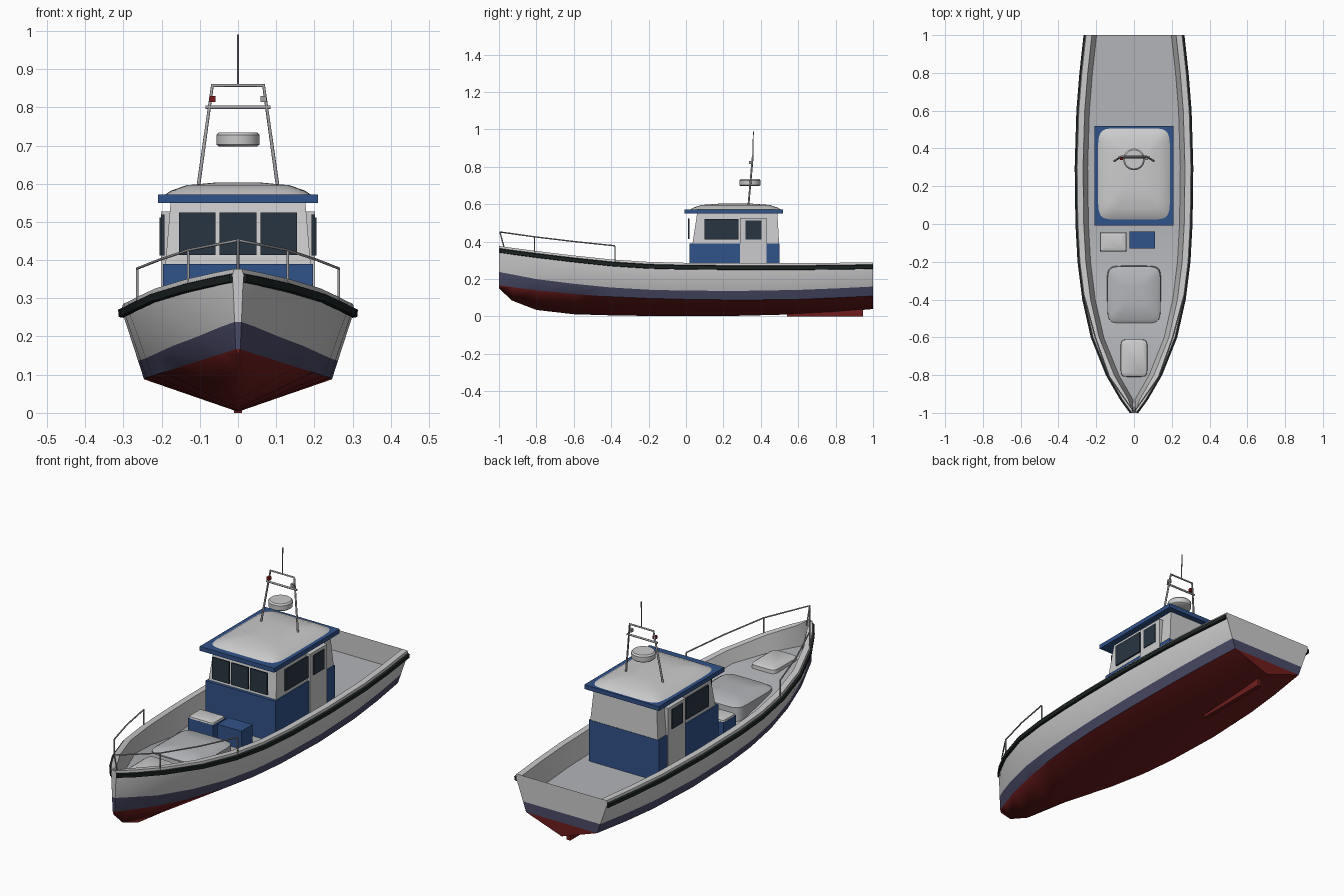
import bpy
import bmesh
from math import cos, sin, pi, copysign, radians

default_cube = bpy.data.objects.get("Cube")
if default_cube:
    bpy.data.objects.remove(default_cube, do_unlink=True)


def material(name, red, green, blue):
    mat = bpy.data.materials.new(name)
    mat.use_nodes = True
    mat.diffuse_color = (red, green, blue, 1)
    mat.node_tree.nodes["Principled BSDF"].inputs["Base Color"].default_value = (red, green, blue, 1)
    return mat


WHITE = material("white paint", .6, .6, .61)
DECK = material("deck grey", .45, .46, .48)
RED = material("bottom red", .16, .012, .012)
STRIPE = material("waterline purple", .07, .07, .14)
BLUE = material("cabin blue", .03, .085, .25)
RUBBER = material("black rubber", .012, .017, .017)
GLASS = material("dark glass", .022, .036, .055)
STEEL = material("steel", .36, .36, .38)
LAMP = material("red lamp", .2, .01, .01)


def finish(name, bm, mats, mirrored=False, smooth=None):
    """Turn a bmesh into a named object."""
    bmesh.ops.remove_doubles(bm, verts=bm.verts, dist=.0001)
    bmesh.ops.recalc_face_normals(bm, faces=bm.faces)
    mesh = bpy.data.meshes.new(name)
    bm.to_mesh(mesh)
    bm.free()
    for mat in mats:
        mesh.materials.append(mat)
    obj = bpy.data.objects.new(name, mesh)
    bpy.context.collection.objects.link(obj)
    if mirrored:
        obj.modifiers.new("Mirror", 'MIRROR').use_clip = True
    if smooth:
        bpy.ops.object.select_all(action='DESELECT')
        bpy.context.view_layer.objects.active = obj
        obj.select_set(True)
        bpy.ops.object.shade_smooth_by_angle(angle=radians(smooth))
    return obj


def loft(bm, sections, closed=False, columns=None):
    """Join rows of points with quads; columns gives a material per strip."""
    rows = [[bm.verts.new(p) for p in s] for s in sections]
    for a, b in zip(rows, rows[1:]):
        count = len(a) if closed else len(a) - 1
        for i in range(count):
            j = (i + 1) % len(a)
            face = bm.faces.new((a[i], a[j], b[j], b[i]))
            face.material_index = columns[i] if columns else 0
    return rows


def block(name, xs, ys, zs, mat, inset=(0, 0, 0), mirrored=False):
    """Box whose top is pulled in by inset: sides, front, back."""
    bm = bmesh.new()
    side, front, back = inset
    rings = []
    for z, k in zip(zs, (0, 1)):
        x0, x1 = xs[0] + side * k, xs[1] - side * k
        y0, y1 = ys[0] + front * k, ys[1] - back * k
        rings.append([(x0, y0, z), (x1, y0, z), (x1, y1, z), (x0, y1, z)])
    rows = loft(bm, rings, closed=True)
    for row in rows:
        bm.faces.new(row)
    return finish(name, bm, [mat], mirrored)


def dome(name, centre, levels, mat, power=.3, segments=40):
    """Stack of rounded rectangles given as half width, half length, height."""
    bm = bmesh.new()
    rings = []
    for hx, hy, z in levels:
        ring = []
        for i in range(segments):
            a = 2 * pi * (i + .5) / segments
            c, s = cos(a), sin(a)
            ring.append((centre[0] + hx * copysign(abs(c) ** power, c),
                         centre[1] + hy * copysign(abs(s) ** power, s), z))
        rings.append(ring)
    rows = loft(bm, rings, closed=True)
    bm.faces.new(rows[0])
    bm.faces.new(rows[-1])
    return finish(name, bm, [mat], smooth=40)


def tube(name, paths, radius, mat):
    curve = bpy.data.curves.new(name, 'CURVE')
    curve.dimensions = '3D'
    curve.bevel_depth = radius
    curve.bevel_resolution = 2
    curve.use_fill_caps = True
    for path in paths:
        spline = curve.splines.new('POLY')
        spline.points.add(len(path) - 1)
        for point, co in zip(spline.points, path):
            point.co = (*co, 1)
    curve.materials.append(mat)
    obj = bpy.data.objects.new(name, curve)
    bpy.context.collection.objects.link(obj)
    return obj


# Hull stations: y, sheer half, chine half, keel z, chine z, stripe z, sheer z
STATIONS = [
    (-1, .014, .006, .15, .167, .238, .362),
    (-.93, .065, .035, .085, .157, .225, .352),
    (-.8, .14, .09, .035, .14, .2, .335),
    (-.6, .22, .152, .012, .12, .175, .311),
    (-.4, .265, .197, .006, .106, .155, .29),
    (-.2, .29, .225, .003, .097, .143, .277),
    (0, .301, .24, .003, .092, .138, .272),
    (.3, .305, .246, .004, .088, .137, .27),
    (.6, .296, .237, .012, .092, .142, .27),
    (.8, .28, .222, .023, .1, .15, .272),
    (1, .258, .2, .04, .11, .16, .275),
]


def deck_height(y):
    slope = min(max((-.2 - y) / .42, 0), 1)
    return .18 + .09 * slope


# Hull with bulwark, cap and deck in one shell
sections, rub = [], []
for y, beam, chine, keel_z, chine_z, stripe_z, sheer_z in STATIONS:
    t = (stripe_z - chine_z) / (sheer_z - chine_z)
    cap_z, floor = sheer_z + .015, deck_height(y)
    sections.append([
        (0, y, keel_z), (chine, y, chine_z),
        (chine + (beam - chine) * t, y, stripe_z), (beam, y, sheer_z),
        (max(beam - .004, .01), y, cap_z), (max(beam - .035, .006), y, cap_z),
        (max(beam - .06, .004), y, floor), (0, y, floor)])
    rub.append([(beam - .004, y, sheer_z - .021), (beam + .007, y, sheer_z - .019),
                (beam + .009, y, sheer_z), (beam - .004, y, sheer_z + .004)])
bm = bmesh.new()
loft(bm, sections, columns=[1, 2, 0, 0, 0, 0, 3])
for end in (sections[0], sections[-1]):   # stem face and transom
    for i, index in enumerate((1, 2, 0, 0)):
        low, high = end[i], end[i + 1]
        ring = [low, high, (0, high[1], high[2])]
        if i:
            ring.append((0, low[1], low[2]))
        bm.faces.new([bm.verts.new(p) for p in ring]).material_index = index
finish("hull", bm, [WHITE, RED, STRIPE, DECK], mirrored=True, smooth=35)

bm = bmesh.new()
rows = loft(bm, rub, closed=True)
bm.faces.new(rows[0])
bm.faces.new(rows[-1])
finish("rubbing_strake", bm, [RUBBER], mirrored=True, smooth=35)
block("skeg", (-.01, .01), (.54, .945), (0, .04), RED)

# Foredeck trunk, hatch and deck boxes
dome("fore_trunk", (0, -.375), [(.145, .155, .17), (.14, .15, .255), (.12, .13, .268), (.05, .05, .274)], DECK)
dome("fore_hatch", (0, -.71), [(.072, .1, .26), (.07, .098, .284), (.058, .085, .292)], WHITE)
block("deck_box_right", (-.18, -.04), (-.145, -.045), (.17, .268), BLUE)
dome("deck_box_lid", (-.11, -.095), [(.07, .05, .267), (.068, .048, .276), (.05, .032, .281)], WHITE, .15)
block("deck_box_left", (-.025, .11), (-.13, -.04), (.17, .272), BLUE)

# Wheelhouse
block("cabin_base", (-.197, .197), (.02, .5), (.17, .39), BLUE)
block("cabin_upper", (-.19, .19), (.035, .498), (.39, .556), WHITE, (.014, .025, .01))
block("roof_slab", (-.21, .21), (-.008, .518), (.55, .572), BLUE)
dome("roof_crown", (0, .265), [(.192, .243, .571), (.175, .225, .582), (.135, .185, .596), (.06, .09, .603)],
     WHITE, .25)

# Windows and doors
for label, centre in (("right", -.107), ("middle", 0), ("left", .107)):
    block("front_window_" + label, (centre - .048, centre + .048), (.012, .02), (.413, .524), GLASS)
block("side_windows", (.192, .2), (.1, .28), (.412, .52), GLASS, mirrored=True)
block("doors", (.17, .201), (.29, .43), (.18, .527), WHITE, mirrored=True)
block("door_windows", (.2, .205), (.317, .403), (.412, .512), GLASS, mirrored=True)

# Mast, radar, lamps and aerial
foot, head = (.105, .333, .585), (.067, .357, .857)
left_leg = [foot, head]
right_leg = [(-x, y, z) for x, y, z in left_leg]
tube("mast_frame", [left_leg + right_leg[::-1]], .005, STEEL)
tube("mast_crossbar", [[(-.085, .352, .8), (.085, .352, .8)]], .005, STEEL)
tube("aerial", [[(0, .358, .855), (0, .36, .99)]], .0025, STEEL)
dome("radar", (0, .342), [(.05, .05, .697), (.056, .056, .702), (.057, .057, .727), (.05, .05, .734)], WHITE, 1)
for label, x, mat in (("right", -.067, LAMP), ("left", .067, STEEL)):
    block("lamp_" + label, (x - .008, x + .008), (.338, .354), (.814, .83), mat)

# Bow rail and posts
rail = [(0, -.995, .452), (.06, -.91, .44), (.13, -.81, .426), (.205, -.6, .401), (.264, -.38, .378)]
paths = [[(-x, y, z) for x, y, z in rail[::-1]] + rail[1:]]
paths.append([(0, -.97, .36), rail[0]])
for side in (-1, 1):
    for x, y, z in (rail[2], rail[4]):
        paths.append([(side * x, y, z), (side * x, y, z - .09)])
tube("bow_rail", paths, .0035, STEEL)
